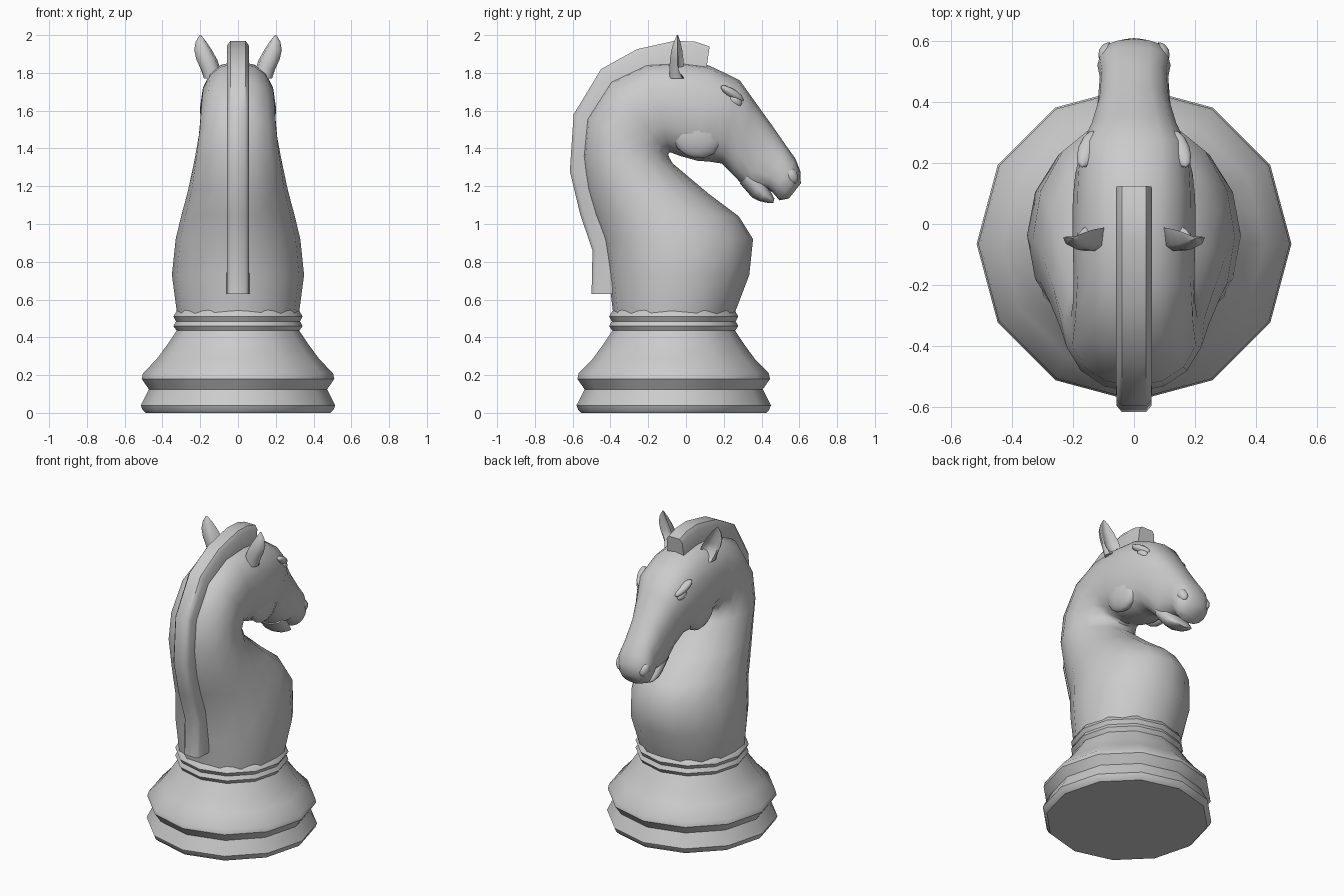
import bpy, bmesh
from math import sin, cos, pi, radians, copysign
from mathutils import Vector


def finish(name, bm, angle=50, weld=True):
    if weld:
        bmesh.ops.remove_doubles(bm, verts=bm.verts, dist=1e-5)
    bmesh.ops.recalc_face_normals(bm, faces=bm.faces)
    me = bpy.data.meshes.new(name)
    bm.to_mesh(me)
    bm.free()
    ob = bpy.data.objects.new(name, me)
    bpy.context.collection.objects.link(ob)
    bpy.ops.object.select_all(action='DESELECT')
    ob.select_set(True)
    bpy.context.view_layer.objects.active = ob
    bpy.ops.object.shade_smooth_by_angle(angle=radians(angle))
    return ob


def skin(name, rings, angle=50):
    """Bridge equal-length rings of points and cap both ends."""
    bm = bmesh.new()
    vs = [[bm.verts.new(p) for p in r] for r in rings]
    n = len(rings[0])
    for a, b in zip(vs, vs[1:]):
        for i in range(n):
            j = (i + 1) % n
            bm.faces.new((a[i], a[j], b[j], b[i]))
    bm.faces.new(vs[0])
    bm.faces.new(vs[-1])
    return finish(name, bm, angle)


def section(by, bz, fy, fz, w, n=2.0, taper=0.0, sides=16):
    """Superellipse spanning a back point to a front point in the yz plane."""
    b, f = Vector((0, by, bz)), Vector((0, fy, fz))
    mid, half = (b + f) / 2, (b - f) / 2
    ring = []
    for i in range(sides):
        a = 2 * pi * i / sides
        c = copysign(abs(cos(a)) ** (2 / n), cos(a))
        s = copysign(abs(sin(a)) ** (2 / n), sin(a))
        ring.append(mid + half * c + Vector((w * s * (1 + taper * c), 0, 0)))
    return ring


def blob(name, loc, size, tilt=0, turn=0):
    bm = bmesh.new()
    bmesh.ops.create_uvsphere(bm, u_segments=12, v_segments=8, radius=1)
    ob = finish(name, bm, 60)
    ob.location, ob.scale = loc, size
    ob.rotation_euler = (tilt, 0, turn)
    return ob


# Turned twelve-sided base and collar
CY = -0.065
profile = [(0.49, 0.0), (0.505, 0.015), (0.515, 0.04), (0.472, 0.125), (0.51, 0.18),
           (0.503, 0.21), (0.43, 0.285), (0.375, 0.36), (0.325, 0.435), (0.342, 0.46),
           (0.328, 0.485), (0.342, 0.51), (0.325, 0.54), (0.29, 0.56)]
skin("base", [[(r * cos(i * pi / 6), CY + r * sin(i * pi / 6), z) for i in range(12)]
              for r, z in profile], 40)

# Chest, arched neck and head as one loft fanning around the throat
body = [(-0.385, 0.52, 0.255, 0.52, 0.322), (-0.41, 0.73, 0.335, 0.73, 0.35),
        (-0.44, 0.92, 0.355, 0.92, 0.33), (-0.49, 1.05, 0.28, 1.04, 0.30),
        (-0.53, 1.19, 0.12, 1.16, 0.265), (-0.55, 1.36, -0.07, 1.32, 0.23, 2, 0.1),
        (-0.53, 1.56, -0.09, 1.355, 0.208, 2.1, 0.12),
        (-0.40, 1.76, -0.095, 1.37, 0.198, 2.2, 0.1),
        (-0.21, 1.85, -0.085, 1.38, 0.198, 2.3),
        (-0.03, 1.86, -0.03, 1.36, 0.202, 2.4, -0.04),
        (0.12, 1.84, 0.06, 1.335, 0.20, 2.5, -0.04),
        (0.205, 1.80, 0.125, 1.33, 0.192, 2.5), (0.285, 1.76, 0.19, 1.32, 0.175, 2.5, 0.1),
        (0.36, 1.655, 0.25, 1.26, 0.142, 2.5, 0.08),
        (0.45, 1.53, 0.32, 1.185, 0.12, 2.5), (0.53, 1.415, 0.43, 1.185, 0.112, 2.5),
        (0.58, 1.345, 0.46, 1.165, 0.12, 2.4), (0.605, 1.28, 0.495, 1.125, 0.11, 2.3),
        (0.608, 1.215, 0.545, 1.135, 0.065, 2)]
skin("horse_neck_and_head", [section(*s) for s in body], 55)

# Lower jaw below the mouth notch
jaw = [(0.36, 1.29, 0.285, 1.215, 0.10), (0.415, 1.235, 0.35, 1.14, 0.095),
       (0.44, 1.185, 0.385, 1.122, 0.09), (0.46, 1.15, 0.44, 1.11, 0.075),
       (0.468, 1.135, 0.462, 1.112, 0.045)]
skin("lower_jaw", [section(*s, sides=12) for s in jaw], 55)

# Mane: a bevelled ridge following the neck
mane = [(-0.39, 0.63, -0.50, 0.63), (-0.38, 0.86, -0.495, 0.86), (-0.44, 1.07, -0.56, 1.05),
        (-0.49, 1.28, -0.615, 1.28), (-0.47, 1.53, -0.595, 1.58), (-0.36, 1.71, -0.45, 1.82),
        (-0.21, 1.79, -0.26, 1.925), (-0.05, 1.82, -0.06, 1.97), (0.04, 1.80, 0.05, 1.965),
        (0.105, 1.80, 0.125, 1.94)]
rings = []
for iy, iz, oy, oz in mane:
    i, o = Vector((0, iy, iz)), Vector((0, oy, oz))
    e = i.lerp(o, 0.84)
    rings.append([i + Vector((-0.06, 0, 0)), e + Vector((-0.057, 0, 0)),
                  o + Vector((-0.04, 0, 0)), o + Vector((0.04, 0, 0)),
                  e + Vector((0.057, 0, 0)), i + Vector((0.06, 0, 0))])
skin("mane", rings, 50)

# Cupped ears, eyes, brows and nostrils on both sides
ear = [(0.135, 1.77, 0.045, 0.045), (0.145, 1.82, 0.052, 0.045), (0.165, 1.87, 0.055, 0.042),
       (0.185, 1.92, 0.047, 0.034), (0.196, 1.965, 0.028, 0.02), (0.20, 2.0, 0.004, 0.004)]
for side, s in (("left", -1), ("right", 1)):
    rings = []
    for x, z, rx, ry in ear:
        ring = []
        for i in range(10):
            a = 2 * pi * i / 10
            y = sin(a) * ry
            if y > 0 and z > 1.8:
                y = ry * (0.75 - 1.1 * sin(a))
            ring.append((s * (x + cos(a) * rx), -0.045 + y, z))
        rings.append(ring)
    skin("ear_" + side, rings, 60)
    blob("eye_" + side, (s * 0.15, 0.262, 1.65), (0.024, 0.04, 0.026), -0.6, s * 0.35)
    blob("brow_" + side, (s * 0.15, 0.245, 1.69), (0.032, 0.075, 0.024), -0.55, s * 0.35)
    blob("nostril_" + side, (s * 0.088, 0.56, 1.255), (0.028, 0.032, 0.045), 0.5, s * 0.4)
    blob("cheek_" + side, (s * 0.135, 0.06, 1.48), (0.06, 0.14, 0.13), -0.5)
